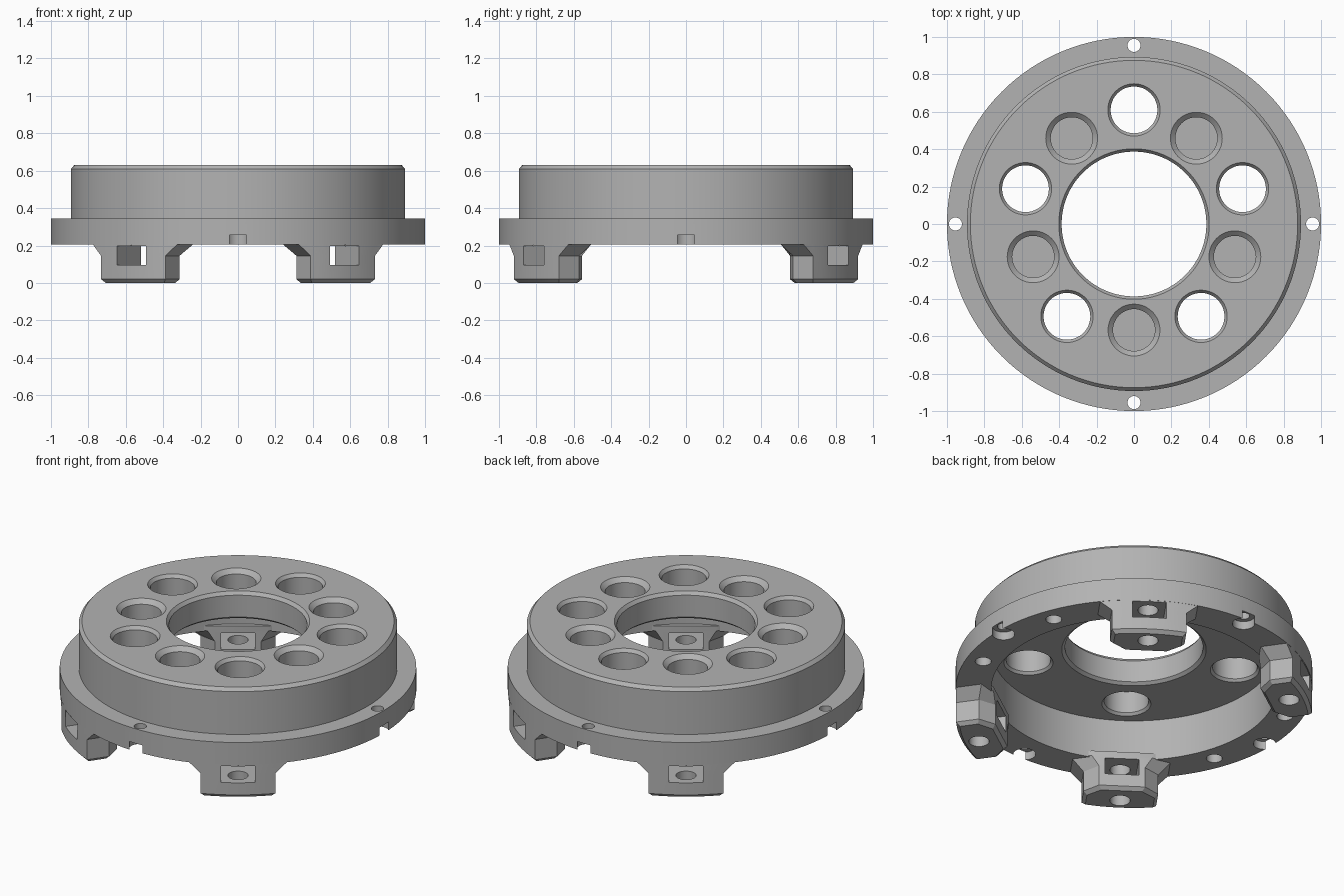
import bpy, bmesh
from math import sin, cos, pi, radians, sqrt

cube = bpy.data.objects.get("Cube")
if cube:
    bpy.data.objects.remove(cube, do_unlink=True)

grey = bpy.data.materials.new("plain_grey")
grey.use_nodes = True
grey.diffuse_color = (0.45, 0.45, 0.45, 1)
grey.node_tree.nodes["Principled BSDF"].inputs["Base Color"].default_value = (0.45, 0.45, 0.45, 1)


def loft(bm, rings, closed):
    """Skin a list of equal point rings; cap the ends or close the loop."""
    loops = [[bm.verts.new(p) for p in ring] for ring in rings]
    n = len(loops[0])
    pairs = list(zip(loops, loops[1:]))
    if closed:
        pairs.append((loops[-1], loops[0]))
    else:
        bm.faces.new(loops[0])
        bm.faces.new(loops[-1])
    for a, b in pairs:
        for i in range(n):
            j = (i + 1) % n
            bm.faces.new((a[i], a[j], b[j], b[i]))


def lathe(bm, profile, angle=0, dist=0, segs=48, closed=False):
    """Turn a (radius, z) profile round a vertical axis placed in polar terms."""
    cx, cy = dist * cos(radians(angle)), dist * sin(radians(angle))
    steps = [2 * pi * i / segs for i in range(segs)]
    loft(bm, [[(cx + r * cos(t), cy + r * sin(t), z) for t in steps]
              for r, z in profile], closed)


def make(name, bm):
    bmesh.ops.recalc_face_normals(bm, faces=bm.faces)
    mesh = bpy.data.meshes.new(name)
    bm.to_mesh(mesh)
    bm.free()
    mesh.materials.append(grey)
    obj = bpy.data.objects.new(name, mesh)
    bpy.context.collection.objects.link(obj)
    return obj


def combine(target, other, operation):
    mod = target.modifiers.new(operation, "BOOLEAN")
    mod.operation, mod.solver, mod.object = operation, "EXACT", other
    bpy.context.view_layer.objects.active = target
    bpy.ops.object.modifier_apply(modifier=mod.name)
    bpy.data.objects.remove(other, do_unlink=True)


LEGS = (55, 125, 235, 305)

# Hollow body with flange, chamfered top and central opening
bm = bmesh.new()
lathe(bm, [(0.8, 0.205), (1, 0.205), (1, 0.345), (0.893, 0.345), (0.893, 0.61),
           (0.875, 0.63), (0.402, 0.63), (0.387, 0.61), (0.387, 0.475),
           (0.405, 0.46), (0.8, 0.46)], segs=128, closed=True)
body = make("ring_housing", bm)


def leg_ring(angle, z, half, inner, inner_half, side, outer):
    """Leg section: curved outside, cut corners on the inside."""
    pts = [(inner, inner_half), (inner, -inner_half), (side, -half)]
    for i in range(9):
        t = half * (i / 4 - 1)
        pts.append((sqrt(outer ** 2 - t ** 2), t))
    pts.append((side, half))
    c, s = cos(radians(angle)), sin(radians(angle))
    return [(u * c - t * s, u * s + t * c, z) for u, t in pts]


# Four legs flaring into the flange
bm = bmesh.new()
for a in LEGS:
    loft(bm, [leg_ring(a, 0, 0.19, 0.79, 0.115, 0.855, 0.979),
              leg_ring(a, 0.02, 0.21, 0.77, 0.13, 0.845, 0.999),
              leg_ring(a, 0.145, 0.21, 0.77, 0.13, 0.845, 0.999),
              leg_ring(a, 0.21, 0.28, 0.77, 0.17, 0.81, 0.999),
              leg_ring(a, 0.24, 0.28, 0.77, 0.17, 0.81, 0.999)], False)
combine(body, make("legs", bm), "UNION")

# Ring of through holes and blind pockets, all countersunk
bm = bmesh.new()
for i in range(5):
    lathe(bm, [(0.155, 0.44), (0.125, 0.475), (0.125, 0.61), (0.155, 0.65)],
          18 + 72 * i, 0.61)
    lathe(bm, [(0.112, 0.485), (0.112, 0.605), (0.16, 0.65)], 54 + 72 * i, 0.567)
# Stepped rim holes
for i in range(4):
    lathe(bm, [(0.063, 0.1), (0.063, 0.255), (0.035, 0.255), (0.035, 0.5)],
          90 * i, 0.955, 32)
# Blind underside holes and bolt bores in the legs
for a in (20, 160, 200, 340):
    lathe(bm, [(0.045, 0.1), (0.045, 0.3)], a, 0.9, 32)
for a in LEGS:
    lathe(bm, [(0.057, -0.1), (0.057, 0.3)], a, 0.9, 32)
combine(body, make("hole_cutter", bm), "DIFFERENCE")

# Square slots running through the legs
bm = bmesh.new()
for a in LEGS:
    c, s = cos(radians(a)), sin(radians(a))
    loft(bm, [[(u * c - t * s, u * s + t * c, z) for u, t in
               ((0.6, -0.095), (1.1, -0.095), (1.1, 0.095), (0.6, 0.095))]
              for z in (0.095, 0.197)], False)
combine(body, make("slot_cutter", bm), "DIFFERENCE")

# Smooth the round walls, keep the edges crisp
bpy.ops.object.select_all(action="DESELECT")
body.select_set(True)
bpy.context.view_layer.objects.active = body
bpy.ops.object.shade_smooth_by_angle(angle=radians(25))
